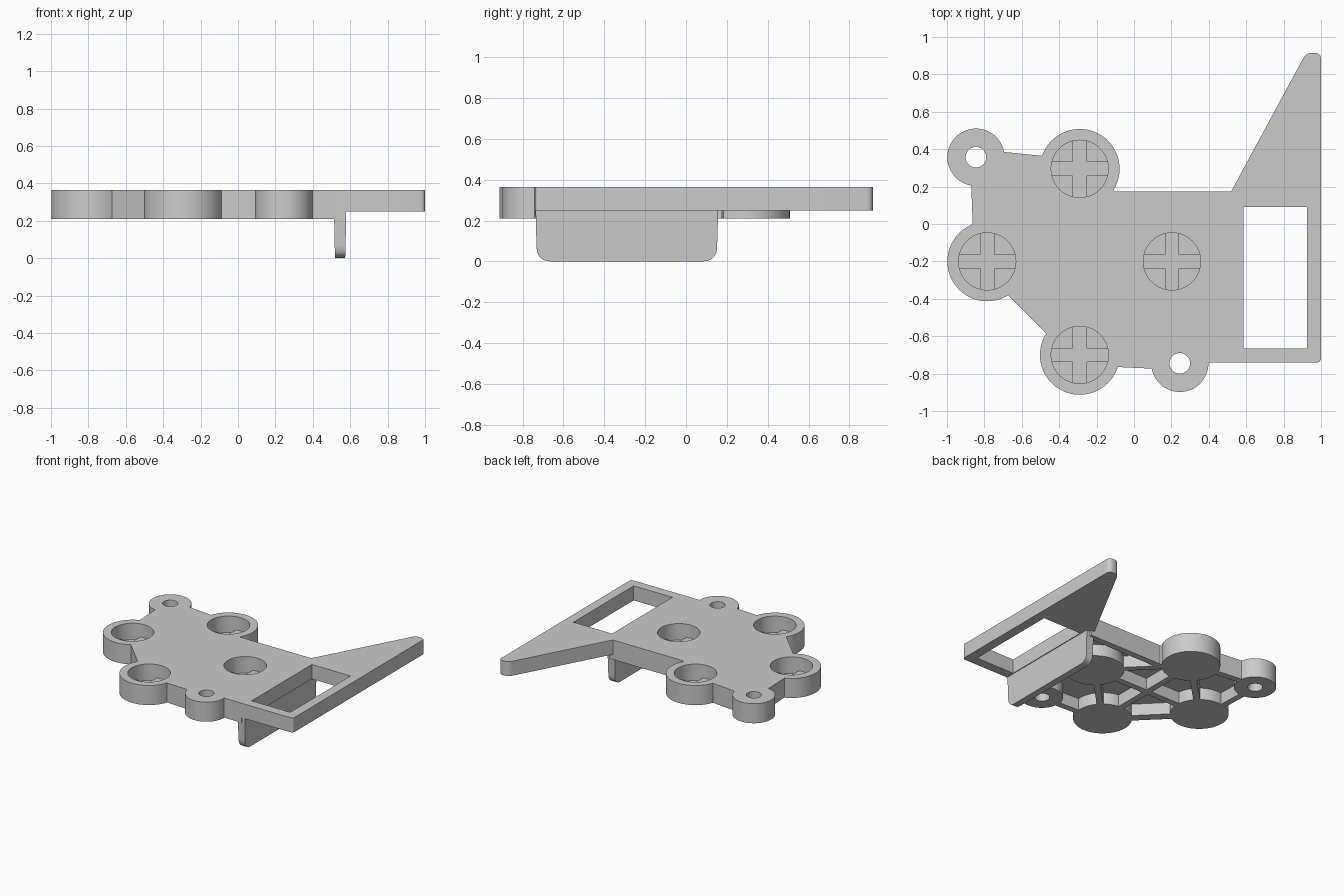
import bpy, bmesh, math
from mathutils import Vector

cube = bpy.data.objects.get("Cube")
if cube:
    bpy.data.objects.remove(cube)

TOP, LOW, FRAME_LOW, CEILING = 0.365, 0.21, 0.25, 0.305

grey = bpy.data.materials.new("plain grey")
grey.use_nodes = True
colour = (0.6, 0.6, 0.6, 1)
grey.diffuse_color = colour
grey.node_tree.nodes["Principled BSDF"].inputs["Base Color"].default_value = colour


def shrink(points, wall):
    """Offset a counter-clockwise outline inwards by a wall thickness."""
    pts = [Vector(p) for p in points]
    result = []
    for i, p in enumerate(pts):
        into = (p - pts[i - 1]).normalized()
        out = (pts[(i + 1) % len(pts)] - p).normalized()
        n1, n2 = Vector((-into.y, into.x)), Vector((-out.y, out.x))
        result.append(p + (n1 + n2) * wall / (1 + n1.dot(n2)))
    return result


def prism(name, points, low, high, along_x=False):
    """Build a closed solid from a counter-clockwise outline."""
    bm = bmesh.new()
    base = [bm.verts.new((x, y, low)) for x, y in points]
    lid = [bm.verts.new((x, y, high)) for x, y in points]
    bm.faces.new(base[::-1])
    bm.faces.new(lid)
    for i in range(len(base)):
        bm.faces.new((base[i - 1], base[i], lid[i], lid[i - 1]))
    if along_x:
        for v in bm.verts:
            v.co = v.co.zxy
    bmesh.ops.recalc_face_normals(bm, faces=bm.faces[:])
    mesh = bpy.data.meshes.new(name)
    bm.to_mesh(mesh)
    bm.free()
    mesh.materials.append(grey)
    obj = bpy.data.objects.new(name, mesh)
    bpy.context.collection.objects.link(obj)
    return obj


def disc(name, centre, radius, low, high):
    turns = [math.tau * i / 64 for i in range(64)]
    return prism(name, [(centre[0] + radius * math.cos(a), centre[1] + radius * math.sin(a))
                        for a in turns], low, high)


def bar(name, a, b, width, low, high):
    a, b = Vector(a), Vector(b)
    along = (b - a).normalized()
    side = Vector((-along.y, along.x)) * width / 2
    return prism(name, [a - side, b - side, b + side, a + side], low, high)


def rounded(corners):
    """Round each (x, y, radius) corner of an outline."""
    result = []
    for i, (x, y, r) in enumerate(corners):
        p = Vector((x, y))
        if not r:
            result.append(p)
            continue
        a = p + (Vector(corners[i - 1][:2]) - p).normalized() * r
        b = p + (Vector(corners[(i + 1) % len(corners)][:2]) - p).normalized() * r
        for k in range(7):
            t = k / 6
            result.append(a * (1 - t) ** 2 + p * 2 * t * (1 - t) + b * t * t)
    return result


def combine(target, tool, operation):
    mod = target.modifiers.new("join", "BOOLEAN")
    mod.operation, mod.solver, mod.object = operation, "MANIFOLD", tool
    bpy.context.view_layer.update()
    graph = bpy.context.evaluated_depsgraph_get()
    mesh = bpy.data.meshes.new_from_object(target.evaluated_get(graph))
    target.modifiers.clear()
    target.data = mesh
    bpy.data.objects.remove(tool)


def add(target, tool):
    combine(target, tool, "UNION")


def cut(target, tool):
    combine(target, tool, "DIFFERENCE")


back, left, middle, front = cups = [(-0.29, 0.295), (-0.785, -0.2), (0.203, -0.2), (-0.29, -0.7)]
screws = [(-0.845, 0.357), (0.245, -0.745)]

# Hollow body under the plate
outline = [(0.55, -0.74), (0.4, -0.74), (0.245, -0.78), (-0.3, -0.755), (-0.855, -0.2),
           (-0.87, 0.2), (-0.84, 0.4), (-0.3, 0.345), (-0.1, 0.175), (0.55, 0.175)][::-1]
plate = prism("mounting_plate", outline, LOW, TOP)
cut(plate, prism("body_pocket", shrink(outline, 0.05), LOW - 0.1, CEILING))

# Ribs between the cups
for a, b in [(back, left), (left, front), (front, middle), (middle, back),
             (back, front), (left, middle)]:
    add(plate, bar("rib", a, b, 0.05, LOW, CEILING + 0.02))

# Round cups, each with a raised cross on its floor
for c in cups:
    cup = disc("cup", c, 0.213, LOW, TOP)
    cut(cup, disc("recess", c, 0.153, 0.235, 0.5))
    for reach in (Vector((0.165, 0)), Vector((0, 0.165))):
        add(cup, bar("cross_bar", Vector(c) - reach, Vector(c) + reach, 0.076, 0.22, 0.26))
    cut(plate, disc("cup_seat", c, 0.18, 0.1, 0.5))
    add(plate, cup)

# Screw bosses with through holes
for c in screws:
    boss = disc("screw_boss", c, 0.153, LOW, TOP)
    cut(boss, disc("screw_hole", c, 0.055, 0.1, 0.5))
    cut(plate, disc("boss_seat", c, 0.1, 0.1, 0.5))
    add(plate, boss)

# Side frame with pointed arm, its window and hollow underside
frame = prism("side_frame", rounded([(0.52, -0.74, 0), (1, -0.74, 0.025), (1, 0.915, 0.035),
                                     (0.92, 0.915, 0.035), (0.52, 0.175, 0)]),
              FRAME_LOW, TOP)
cut(frame, prism("window", [(0.585, -0.665), (0.925, -0.665), (0.925, 0.09), (0.585, 0.09)],
                 0.1, 0.5))
cut(frame, prism("arm_pocket", shrink([(0.5, 0.1), (1, 0.1), (1, 0.9), (0.93, 0.9)], 0.055),
                 FRAME_LOW - 0.1, CEILING))
add(plate, frame)

# Hanging tab with rounded lower corners
tab = prism("hanging_tab", rounded([(-0.73, 0, 0.07), (0.15, 0, 0.07), (0.16, 0.33, 0),
                                    (-0.738, 0.33, 0)]), 0.512, 0.58, along_x=True)
for v in tab.data.vertices:
    v.co.x = 0.546 + (v.co.x - 0.546) * (0.8 + 0.2 * min(1, v.co.z / 0.25))
add(plate, tab)

bpy.ops.object.select_all(action="DESELECT")
plate.select_set(True)
bpy.context.view_layer.objects.active = plate
bpy.ops.object.shade_smooth_by_angle(angle=math.radians(30))
